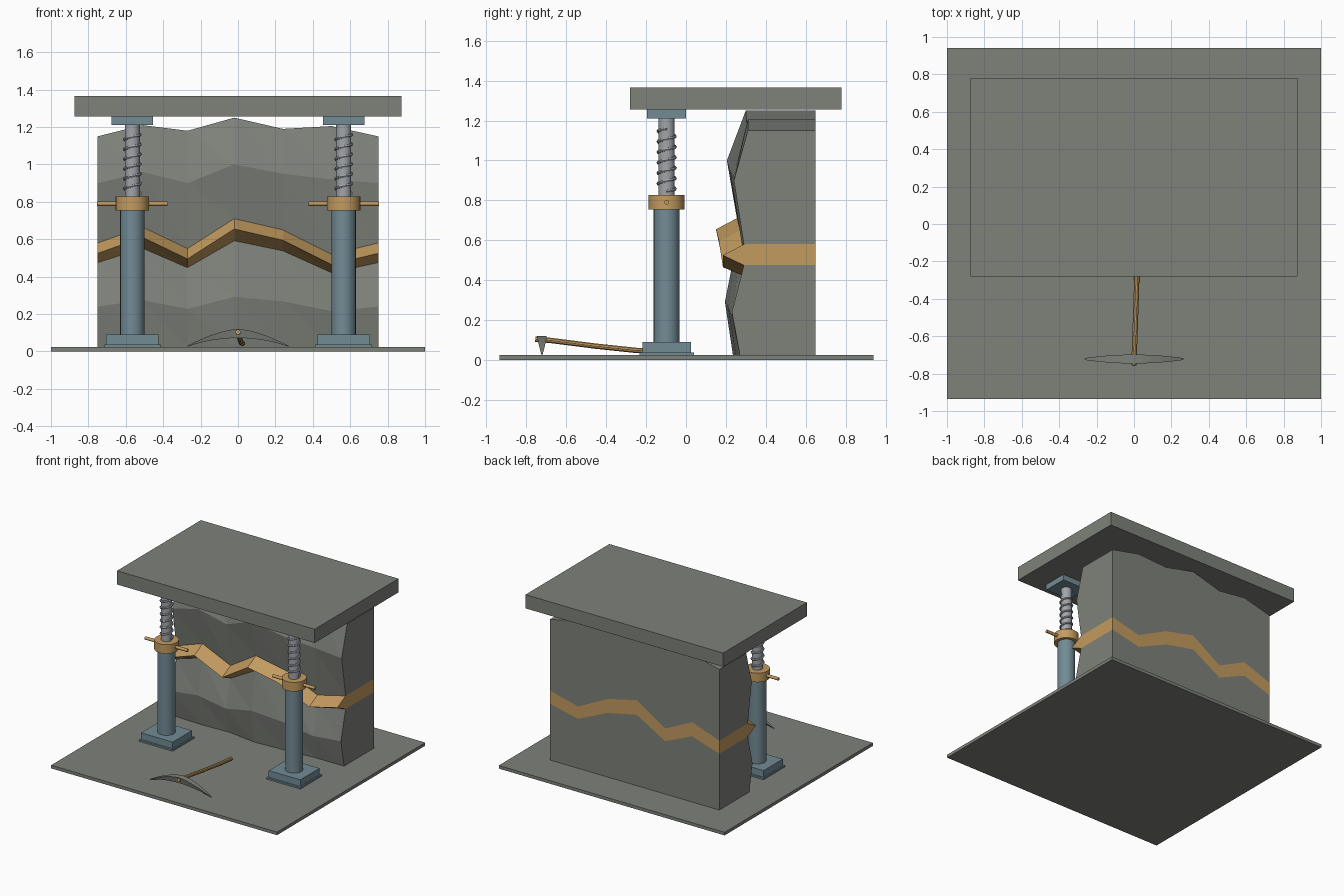
import bpy, bmesh
from math import sin, cos, pi, radians
from mathutils import Vector

cube = bpy.data.objects.get("Cube")
if cube:
    bpy.data.objects.remove(cube, do_unlink=True)


def material(name, r, g, b):
    m = bpy.data.materials.new(name)
    m.use_nodes = True
    m.diffuse_color = (r, g, b, 1)
    m.node_tree.nodes["Principled BSDF"].inputs["Base Color"].default_value = (r, g, b, 1)
    return m


STONE = material("grey stone", 0.21, 0.22, 0.195)
BRASS = material("golden brown", 0.55, 0.33, 0.115)
BLUE = material("blue painted steel", 0.17, 0.26, 0.3)
STEEL = material("bare steel", 0.36, 0.38, 0.4)


def finish(name, bm, *mats):
    bmesh.ops.recalc_face_normals(bm, faces=bm.faces)
    me = bpy.data.meshes.new(name)
    bm.to_mesh(me)
    bm.free()
    ob = bpy.data.objects.new(name, me)
    bpy.context.collection.objects.link(ob)
    for m in mats:
        me.materials.append(m)
    return ob


def box(name, x, y, z, mat):
    """Box from (min, max) ranges."""
    bm = bmesh.new()
    bmesh.ops.create_cube(bm, size=1)
    for v in bm.verts:
        v.co = [r[0] if c < 0 else r[1] for c, r in zip(v.co, (x, y, z))]
    return finish(name, bm, mat)


def smooth(ob):
    bpy.ops.object.select_all(action="DESELECT")
    ob.select_set(True)
    bpy.context.view_layer.objects.active = ob
    bpy.ops.object.shade_smooth_by_angle(angle=radians(35))


def rod(name, a, b, r1, mat, r2=None, sides=24):
    """Cylinder or cone from point a to point b."""
    a, b = Vector(a), Vector(b)
    bm = bmesh.new()
    bmesh.ops.create_cone(bm, cap_ends=True, segments=sides, radius1=r1,
                          radius2=r1 if r2 is None else r2, depth=(b - a).length)
    turn = (b - a).to_track_quat("Z", "Y")
    for v in bm.verts:
        v.co = turn @ v.co + (a + b) / 2
    ob = finish(name, bm, mat)
    smooth(ob)
    return ob


def tube(name, points, radius, mat, sides=8):
    """Round tube swept along a path of points."""
    bm = bmesh.new()
    rings = []
    for i, p in enumerate(points):
        d = Vector(points[min(i + 1, len(points) - 1)]) - Vector(points[max(i - 1, 0)])
        side = d.cross(Vector((0, 0, 1))).normalized()
        up = side.cross(d).normalized()
        rings.append([bm.verts.new(Vector(p) + radius * (side * cos(t) + up * sin(t)))
                      for t in (2 * pi * k / sides for k in range(sides))])
    for r, s in zip(rings, rings[1:]):
        for k in range(sides):
            n = (k + 1) % sides
            bm.faces.new((r[k], r[n], s[n], s[k]))
    bm.faces.new(rings[0])
    bm.faces.new(rings[-1])
    ob = finish(name, bm, mat)
    smooth(ob)
    return ob


# Ground and roof slabs
box("ground_slab", (-1, 1), (-0.935, 0.94), (0, 0.025), STONE)
box("roof_slab", (-0.875, 0.875), (-0.28, 0.78), (1.255, 1.365), STONE)

# Faceted rock wall with a protruding ore vein running through it
COLUMN_X = (-0.75, -0.51, -0.27, -0.02, 0.24, 0.5, 0.75)
VEIN_RISE = (0, 0.085, -0.03, 0.13, 0.07, -0.06, 0)
UPPER_RISE = (0, 0.06, 0, 0.1, 0.05, 0.02, 0)
TOP_RISE = (0, 0.06, 0.03, 0.1, 0.04, 0.055, 0)
BULGE = (0, 0.01, 0, 0.035, 0.02, 0, 0)
BACK = 0.65
bm = bmesh.new()
columns = []
for x, v, u, t, b in zip(COLUMN_X, VEIN_RISE, UPPER_RISE, TOP_RISE, BULGE):
    low, high = 0.475 + v * 0.9, 0.58 + v
    profile = [(0.27 - b, 0.025), (0.23 - b, 0.24 + v * 0.4), (0.29 - b, low),
               (0.185 - b, 0.525 + v), (0.29 - b, high), (0.24 - b, 0.9 + u),
               (0.31 - b * 0.3, 1.15 + t),
               (BACK, 1.15 + t), (BACK, high), (BACK, low), (BACK, 0.025)]
    columns.append([bm.verts.new((x, y, z)) for y, z in profile])
VEIN_STRIPS = (2, 3, 8)
for c, d in zip(columns, columns[1:]):
    for i in range(11):
        n = (i + 1) % 11
        if i < 6:
            new = [bm.faces.new((c[i], d[i], c[n])), bm.faces.new((d[i], d[n], c[n]))]
        else:
            new = [bm.faces.new((c[i], d[i], d[n], c[n]))]
        for f in new:
            f.material_index = int(i in VEIN_STRIPS)
for c in (columns[0], columns[-1]):
    bm.faces.new([c[i] for i in (0, 1, 2, 9, 10)])
    bm.faces.new([c[i] for i in (2, 3, 4, 8, 9)]).material_index = 1
    bm.faces.new([c[i] for i in (4, 5, 6, 7, 8)])
finish("rock_wall", bm, STONE, BRASS)

# Two screw jacks holding up the roof
JY = -0.097
for side, jx in (("left", 0.565), ("right", -0.565)):
    def plate(part, hx, hy, z0, z1):
        box(f"{side}_{part}", (jx - hx, jx + hx), (JY - hy, JY + hy), (z0, z1), BLUE)

    def post(part, r, z0, z1, mat):
        rod(f"{side}_{part}", (jx, JY, z0), (jx, JY, z1), r, mat)

    plate("foot_plate", 0.15, 0.137, 0.025, 0.037)
    plate("base_block", 0.14, 0.122, 0.037, 0.09)
    plate("head_plate", 0.11, 0.098, 1.21, 1.255)
    post("jack_column", 0.065, 0.09, 0.76, BLUE)
    post("jack_collar", 0.09, 0.755, 0.828, BRASS)
    post("screw_shaft", 0.04, 0.82, 1.212, STEEL)
    rod(f"{side}_turning_bar", (jx - 0.188, JY, 0.79), (jx + 0.188, JY, 0.79), 0.012, BRASS, sides=12)
    turns, steps = 6, 20
    helix = [(jx + 0.043 * cos(a), JY + 0.043 * sin(a), 0.845 + 0.315 * k / (turns * steps))
             for k, a in ((k, 2 * pi * k / steps) for k in range(turns * steps + 1))]
    tube(f"{side}_screw_thread", helix, 0.008, STEEL, 6)

# Pickaxe lying on the ground: curved tapering head and a wooden handle
bm = bmesh.new()
rings = []
for k in range(13):
    s = k / 6 - 1
    top, bottom = 0.03 + 0.09 * (1 - abs(s) ** 1.6), 0.026 + 0.046 * (1 - s * s)
    w = 0.004 + 0.02 * (1 - s * s)
    rings.append([bm.verts.new((0.27 * s, -0.722 + y, z)) for y, z in
                  ((-w, top), (w, top), (w * 0.6, bottom), (-w * 0.6, bottom))])
for r, q in zip(rings, rings[1:]):
    for k in range(4):
        n = (k + 1) % 4
        bm.faces.new((r[k], r[n], q[n], q[k]))
bm.faces.new(rings[0])
bm.faces.new(rings[-1])
finish("pick_head", bm, STONE)
tube("pick_handle", [(0, -0.755, 0.104), (0.002, -0.68, 0.098), (0.01, -0.45, 0.069),
                     (0.016, -0.25, 0.048), (0.025, -0.12, 0.042)], 0.014, BRASS, 10)
